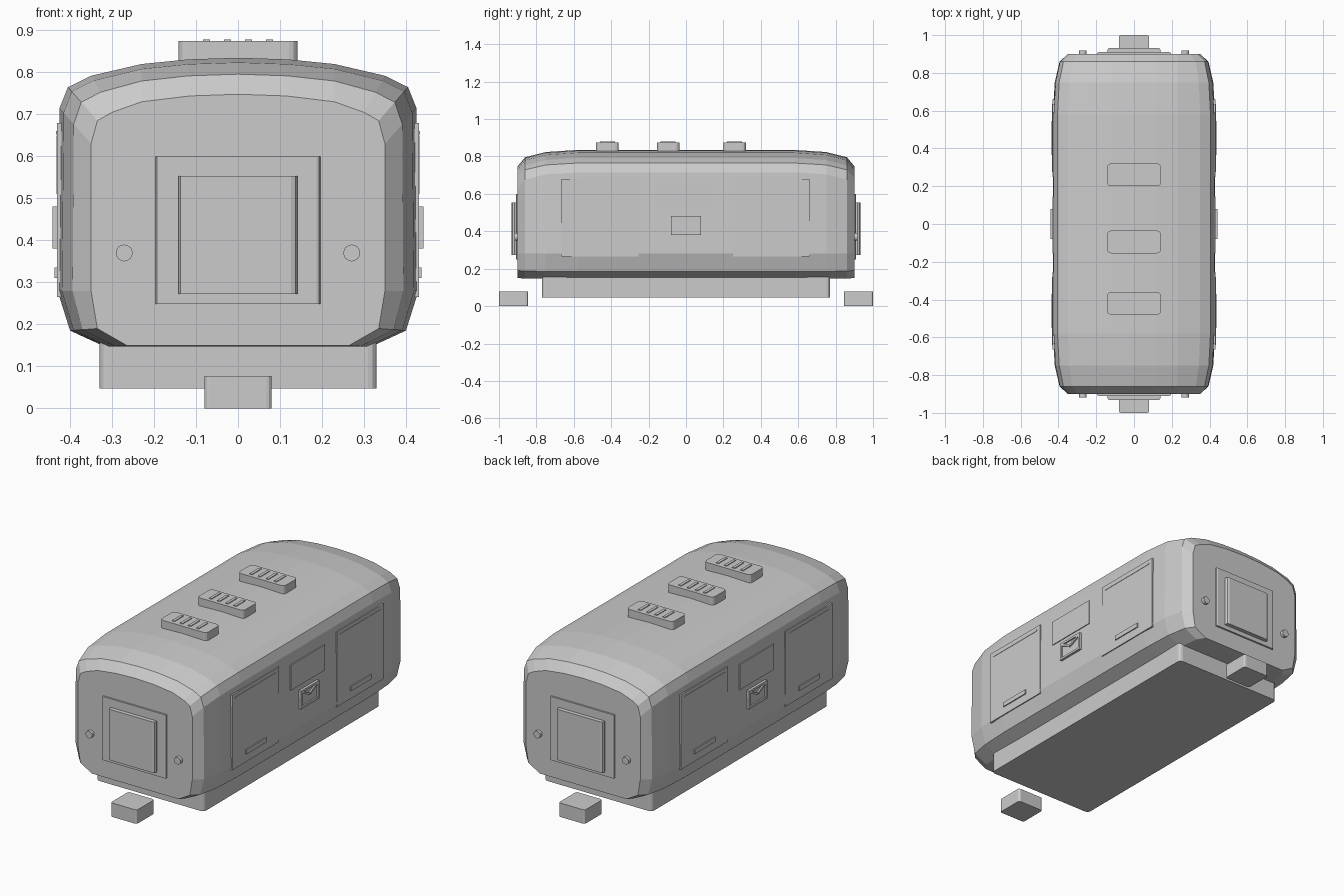
import bpy, bmesh, math
from mathutils import Matrix

cube = bpy.data.objects.get("Cube")
if cube:
    bpy.data.objects.remove(cube, do_unlink=True)

grey = bpy.data.materials.new("plain_grey")
grey.use_nodes = True
COLOUR = (0.6, 0.6, 0.6, 1)
grey.diffuse_color = COLOUR
grey.node_tree.nodes["Principled BSDF"].inputs["Base Color"].default_value = COLOUR


def finish(name, bm):
    bmesh.ops.recalc_face_normals(bm, faces=bm.faces)
    mesh = bpy.data.meshes.new(name)
    bm.to_mesh(mesh)
    bm.free()
    mesh.materials.append(grey)
    obj = bpy.data.objects.new(name, mesh)
    bpy.context.collection.objects.link(obj)
    return obj


def box(name, x, y, z, round_axis=None, radius=0.02, segments=3, tilt=0):
    """Box between the (low, high) pairs; edges along round_axis are rounded."""
    bm = bmesh.new()
    bmesh.ops.create_cube(bm, size=1)
    bmesh.ops.scale(bm, vec=(x[1] - x[0], y[1] - y[0], z[1] - z[0]), verts=bm.verts)
    if round_axis is not None:
        edges = [e for e in bm.edges
                 if abs((e.verts[0].co - e.verts[1].co).normalized()[round_axis]) > 0.9]
        bmesh.ops.bevel(bm, geom=edges, offset=radius, segments=segments,
                        profile=0.5, affect='EDGES')
    bmesh.ops.rotate(bm, matrix=Matrix.Rotation(tilt, 3, 'X'), verts=bm.verts)
    bmesh.ops.translate(bm, vec=(sum(x) / 2, sum(y) / 2, sum(z) / 2), verts=bm.verts)
    return finish(name, bm)


def span(a, b, sign):
    return tuple(sorted((a * sign, b * sign)))


# Body: half sections of the middle and of the end caps, lofted along y
MIDDLE = [(0, .835), (.12, .831), (.23, .82), (.35, .792), (.405, .765),
          (.425, .715), (.43, .28), (.4, .185), (.315, .146)]
END = [(0, .748), (.115, .744), (.23, .73), (.3, .705), (.335, .685),
       (.35, .63), (.35, .28), (.335, .19), (.265, .15)]
STATIONS = [(.9, 0), (.86, .55), (.75, .87), (.58, 1)]

bm = bmesh.new()
rings = []
for y, t in [(-y, t) for y, t in STATIONS] + STATIONS[::-1]:
    half = [(a[0] + (b[0] - a[0]) * t, a[1] + (b[1] - a[1]) * t)
            for a, b in zip(END, MIDDLE)]
    loop = half + [(-x, z) for x, z in half[:0:-1]]
    rings.append([bm.verts.new((x, y, z)) for x, z in loop])
for a, b in zip(rings, rings[1:]):
    for i in range(len(a)):
        j = (i + 1) % len(a)
        bm.faces.new((a[i], a[j], b[j], b[i]))
bm.faces.new(rings[0])
bm.faces.new(rings[-1])
finish("body", bm)

# Underframe
box("underframe", (-.33, .33), (-.77, .77), (.047, .16), 2)

# Roof vents with raised slats
for y in (-.42, -.095, .26):
    box("roof_vent", (-.142, .142), (y - .06, y + .06), (.81, .875), 2)
    for x in (-.075, -.025, .025, .075):
        box("vent_slat", (x - .008, x + .008), (y - .04, y + .04), (.87, .879))

# End doors, lamps and couplers
for s, end in ((-1, "front"), (1, "back")):
    box(end + "_door_frame", (-.196, .196), span(.89, .91, s), (.248, .6), 2, .009, 2)
    box(end + "_door", (-.142, .142), span(.9, .933, s), (.272, .553), 2, .016, 2)
    box(end + "_coupler", (-.08, .08), span(.845, 1, s), (0, .077), 2, .012)
    for x in (-.271, .271):
        bm = bmesh.new()
        bmesh.ops.create_cone(bm, cap_ends=True, segments=16, radius1=.02, radius2=.02,
                              depth=.03, matrix=Matrix.Translation((x, .903 * s, .37))
                              @ Matrix.Rotation(math.pi / 2, 4, 'X'))
        finish(end + "_lamp", bm)

# Side doors, windows and letter panels
for s, side in ((1, "left"), (-1, "right")):
    for c in (-.46, .455):
        box(side + "_door", span(.4, .431, s), (c - .205, c + .205), (.265, .68))
        box(side + "_door_top_rail", span(.4, .433, s), (c - .18, c + .18), (.652, .66))
        box(side + "_door_handle", span(.4, .437, s), (c - .09, c + .09), (.31, .335))
    box(side + "_window", span(.4, .432, s), (-.155, .145), (.51, .65))
    # Letter panel: backing plate, border strips and folded flap
    box(side + "_letter_plate", span(.4, .434, s), (-.078, .078), (.382, .48))
    depth = span(.42, .442, s)
    for z in (.387, .475):
        box(side + "_letter_border", depth, (-.08, .08), (z - .006, z + .006))
    for y in (-.074, .074):
        box(side + "_letter_border", depth, (y - .006, y + .006), (.381, .481))
    for k in (-1, 1):
        box(side + "_letter_flap", depth, span(-.002, .075, k), (.449, .46), tilt=.45 * k)
